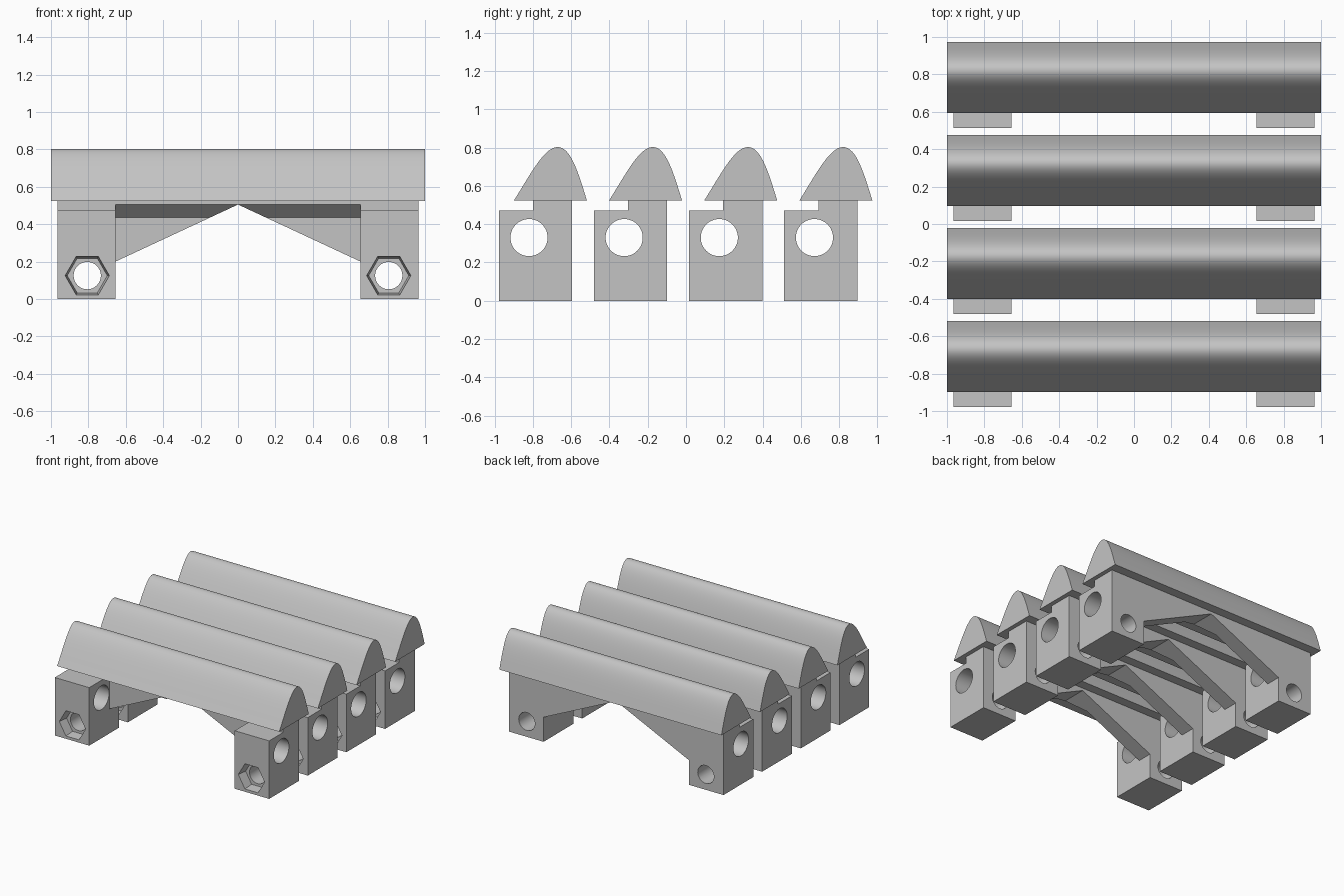
import bpy, bmesh, math
from mathutils import Vector

if "Cube" in bpy.data.objects:
    bpy.data.objects.remove(bpy.data.objects["Cube"])

GREY = bpy.data.materials.new("light_grey")
GREY.diffuse_color = (0.55, 0.55, 0.55, 1)
GREY.use_nodes = True
GREY.node_tree.nodes["Principled BSDF"].inputs["Base Color"].default_value = GREY.diffuse_color
PITCH = 0.497


def new_object(name, bm):
    bmesh.ops.recalc_face_normals(bm, faces=bm.faces)
    mesh = bpy.data.meshes.new(name)
    bm.to_mesh(mesh)
    bm.free()
    mesh.materials.append(GREY)
    obj = bpy.data.objects.new(name, mesh)
    bpy.context.collection.objects.link(obj)
    return obj


def loft(name, start, end):
    """Closed solid between two matching outlines."""
    bm = bmesh.new()
    a = [bm.verts.new(p) for p in start]
    b = [bm.verts.new(p) for p in end]
    bm.faces.new(a)
    bm.faces.new(b[::-1])
    for i in range(len(a)):
        j = (i + 1) % len(a)
        bm.faces.new((a[i], b[i], b[j], a[j]))
    return new_object(name, bm)


def along_x(name, yz, half):
    return loft(name, [(-half, y, z) for y, z in yz], [(half, y, z) for y, z in yz])


def along_y(name, xz0, y0, y1, xz1=None):
    return loft(name, [(x, y0, z) for x, z in xz0], [(x, y1, z) for x, z in xz1 or xz0])


def ring(cx, cz, r, n):
    return [(cx + r * math.cos(math.tau * i / n), cz + r * math.sin(math.tau * i / n))
            for i in range(n)]


def bezier(p0, p1, p2, p3, n):
    p0, p1, p2, p3 = map(Vector, (p0, p1, p2, p3))
    pts = []
    for i in range(n):
        t = i / n
        s = 1 - t
        pts.append(tuple(p0 * s**3 + p1 * 3 * s * s * t + p2 * 3 * s * t * t + p3 * t**3))
    return pts


def smooth(obj, angle):
    bpy.ops.object.select_all(action='DESELECT')
    obj.select_set(True)
    bpy.context.view_layer.objects.active = obj
    bpy.ops.object.shade_smooth_by_angle(angle=math.radians(angle))


# Bracket: stepped section running the full width
bracket = along_x("bracket_1", [(-0.978, 0), (-0.595, 0), (-0.595, 0.525),
                                (-0.80, 0.525), (-0.80, 0.472), (-0.978, 0.472)], 0.965)

# Hollow in front of the thin web, with a sloped underside below the rail
cutters = [
    along_x("hollow_cutter", [(-1.1, -0.1), (-0.72, -0.1), (-0.72, 0.435),
                              (-0.80, 0.506), (-1.1, 0.506)], 0.655),
    # Gable-shaped opening between the legs
    along_y("arch_cutter", [(-0.655, -0.2), (0.655, -0.2), (0.655, 0.2),
                            (0, 0.505), (-0.655, 0.2)], -1.2, -0.4),
    # Rod hole through both legs
    along_x("rod_hole_cutter", ring(-0.82, 0.33, 0.097, 48), 1.2),
]
# Bolt holes with tapered hexagonal nut pockets
for side in (-1, 1):
    x = side * 0.806
    cutters.append(along_y("bolt_hole_cutter", ring(x, 0.125, 0.073, 32), -1.2, -0.4))
    cutters.append(along_y("nut_pocket_cutter", ring(x, 0.125, 0.120, 6), -0.99, -0.90,
                           ring(x, 0.125, 0.107, 6)))

for cutter in cutters:
    cutter.hide_render = True
    mod = bracket.modifiers.new(cutter.name, 'BOOLEAN')
    mod.operation = 'DIFFERENCE'
    mod.solver = 'EXACT'
    mod.object = cutter

# Bake the cuts and drop the cutters
graph = bpy.context.evaluated_depsgraph_get()
baked = bpy.data.meshes.new_from_object(bracket.evaluated_get(graph))
bracket.modifiers.clear()
bracket.data = baked
for cutter in cutters:
    bpy.data.objects.remove(cutter)
smooth(bracket, 25)

# Rounded, leaning cap on top
outline = bezier((-0.898, 0.525), (-0.81, 0.665), (-0.74, 0.803), (-0.67, 0.803), 16)
outline += bezier((-0.67, 0.803), (-0.60, 0.803), (-0.56, 0.66), (-0.518, 0.525), 16)
outline.append((-0.518, 0.525))
cap = along_x("cap_1", outline, 1.0)
smooth(cap, 35)

# Repeat the row from front to back
for i in range(1, 4):
    for part, name in ((bracket, "bracket"), (cap, "cap")):
        copy = part.copy()
        copy.name = f"{name}_{i + 1}"
        copy.location.y = PITCH * i
        bpy.context.collection.objects.link(copy)
